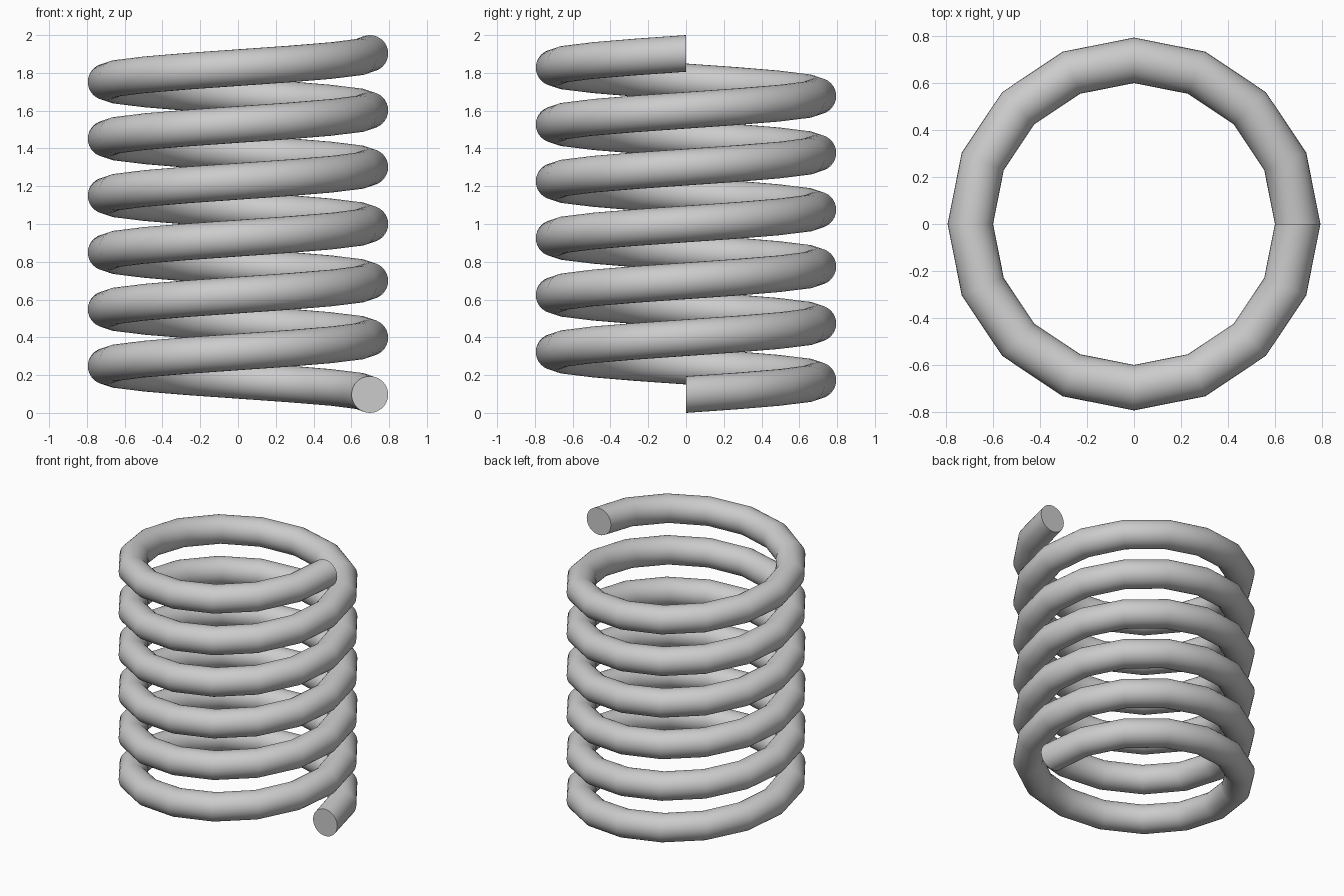
import bpy, bmesh
from math import cos, sin, pi, radians

if "Cube" in bpy.data.objects:
    bpy.data.objects.remove(bpy.data.objects["Cube"])

COIL_R, WIRE_R = 0.698, 0.097   # coil centreline radius, wire radius
TURNS, STEPS, SIDES = 6, 16, 32
RISE = 2.0 - 2 * WIRE_R         # total climb of the centreline

bm = bmesh.new()

# Upright wire sections swept around z
rings = []
count = TURNS * STEPS
for i in range(count + 1):
    a = 2 * pi * i / STEPS
    z0 = WIRE_R + RISE * i / count
    ring = []
    for j in range(SIDES):
        t = 2 * pi * j / SIDES
        r = COIL_R + WIRE_R * cos(t)
        ring.append(bm.verts.new((r * cos(a), r * sin(a), z0 + WIRE_R * sin(t))))
    rings.append(ring)

for lo, hi in zip(rings, rings[1:]):
    for j in range(SIDES):
        k = (j + 1) % SIDES
        bm.faces.new((lo[j], lo[k], hi[k], hi[j]))

# Flat cut ends
bm.faces.new(rings[0])
bm.faces.new(rings[-1])
bmesh.ops.recalc_face_normals(bm, faces=bm.faces[:])

mesh = bpy.data.meshes.new("coil_spring")
bm.to_mesh(mesh)
bm.free()
spring = bpy.data.objects.new("coil_spring", mesh)
bpy.context.collection.objects.link(spring)

# Smooth wire with crisp ends
bpy.context.view_layer.objects.active = spring
spring.select_set(True)
bpy.ops.object.shade_smooth_by_angle(angle=radians(30))
